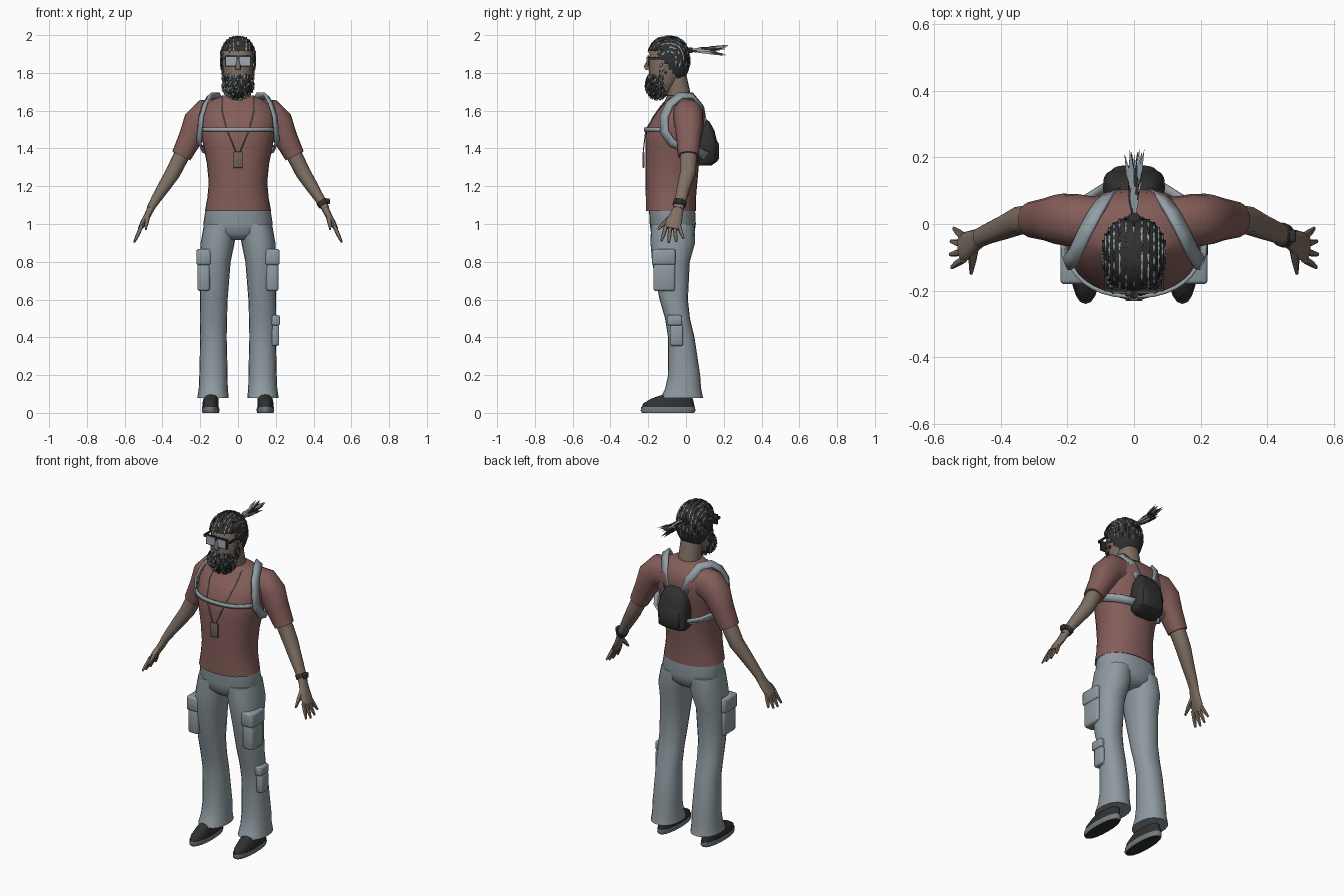
import bpy, bmesh, math, random
from mathutils import Vector, Matrix

random.seed(4)
if "Cube" in bpy.data.objects:
    bpy.data.objects.remove(bpy.data.objects["Cube"])


def material(name, *rgb):
    mat = bpy.data.materials.new(name)
    mat.use_nodes = True
    mat.diffuse_color = (*rgb, 1)
    shader = next(n for n in mat.node_tree.nodes if n.type == 'BSDF_PRINCIPLED')
    shader.inputs["Base Color"].default_value = (*rgb, 1)
    shader.inputs["Roughness"].default_value = 0.8
    return mat


SHIRT = material("dusty red cloth", .23, .11, .1)
SKIN = material("tanned skin", .21, .16, .125)
PANTS = material("grey blue cloth", .27, .32, .35)
DARK = material("near black", .03, .03, .03)
PALE = material("pale grey blue", .29, .35, .38)
GREY = material("mid grey", .17, .2, .215)
LENS = material("lens grey", .36, .4, .45)
TAG = material("tag brown", .17, .12, .1)


def finish(name, bm, *mats, angle=.8, normals=True):
    if normals:
        bmesh.ops.recalc_face_normals(bm, faces=bm.faces)
    mesh = bpy.data.meshes.new(name)
    bm.to_mesh(mesh)
    bm.free()
    for mat in mats:
        mesh.materials.append(mat)
    for poly in mesh.polygons:
        poly.use_smooth = True
    mesh.set_sharp_from_angle(angle=angle)
    obj = bpy.data.objects.new(name, mesh)
    bpy.context.scene.collection.objects.link(obj)
    return obj


def power(value, e):
    return math.copysign(abs(value) ** e, value)


def loft(name, rings, mat, sides=20, e=.9, level=False, mirror=1, extra=None, rule=None):
    """Skin rings of (x, y, z, half width, half depth); level keeps rings flat."""
    bm = bmesh.new()
    centres = [Vector((r[0] * mirror, r[1], r[2])) for r in rings]
    loops = []
    for i, ring in enumerate(rings):
        t = centres[min(i + 1, len(rings) - 1)] - centres[max(i - 1, 0)]
        t.normalize()
        u = Vector((0, 1, 0)).cross(t).normalized()
        v = t.cross(u)
        if level:
            u, v = Vector((1, 0, 0)), Vector((0, 1, 0))
        loop = []
        for k in range(sides):
            a = math.tau * k / sides
            p = centres[i] + u * ring[3] * power(math.cos(a), e) + v * ring[4] * power(math.sin(a), e)
            loop.append(bm.verts.new(p))
        loops.append(loop)
    for a, b in zip(loops, loops[1:]):
        for k in range(sides):
            j = (k + 1) % sides
            bm.faces.new((a[k], a[j], b[j], b[k]))
    bm.faces.new(loops[0])
    bm.faces.new(loops[-1])
    bm.normal_update()
    if rule:
        for f in bm.faces:
            f.material_index = rule(f)
    return finish(name, bm, mat, *([extra] if extra else []))


def box(name, centre, size, mat, bevel=.0):
    bm = bmesh.new()
    bmesh.ops.create_cube(bm, size=1, matrix=Matrix.Translation(centre) @ Matrix.Diagonal((*size, 1)))
    if bevel:
        bmesh.ops.bevel(bm, geom=bm.edges[:], offset=bevel, segments=2, profile=.5, affect='EDGES')
    return finish(name, bm, mat)


def ribbon(name, points, width, mat):
    """Flat webbing that faces away from the middle of the chest."""
    bm = bmesh.new()
    pts = [Vector(p) for p in points]
    pairs = []
    for i, p in enumerate(pts):
        t = pts[min(i + 1, len(pts) - 1)] - pts[max(i - 1, 0)]
        side = t.cross(p - Vector((0, -.04, 1.5))).normalized() * width / 2
        pairs.append((bm.verts.new(p - side), bm.verts.new(p + side)))
    for a, b in zip(pairs, pairs[1:]):
        bm.faces.new((a[0], a[1], b[1], b[0]))
    obj = finish(name, bm, mat)
    solid = obj.modifiers.new("thickness", 'SOLIDIFY')
    solid.thickness, solid.offset = .012, 0


def cord(name, points, radius, mat):
    curve = bpy.data.curves.new(name, 'CURVE')
    curve.dimensions, curve.bevel_depth, curve.bevel_resolution = '3D', radius, 1
    spline = curve.splines.new('POLY')
    spline.points.add(len(points) - 1)
    for point, co in zip(spline.points, points):
        point.co = (*co, 1)
    curve.materials.append(mat)
    bpy.context.scene.collection.objects.link(bpy.data.objects.new(name, curve))


def tuft(bm, centre, direction, length, radius, index):
    """Four sided spindle of hair."""
    d = Vector(direction).normalized()
    u = d.orthogonal().normalized()
    v = d.cross(u)
    tips = [bm.verts.new(centre + d * s * length / 2) for s in (-1, 1)]
    ring = [bm.verts.new(centre + w * radius) for w in (u, v, -u, -v)]
    for k in range(4):
        for tip in tips:
            bm.faces.new((ring[k], ring[(k + 1) % 4], tip)).material_index = index


# Torso and neck
loft("shirt_body", [(0, -.08, 1.07, .175, .133), (0, -.08, 1.14, .162, .133), (0, -.077, 1.22, .155, .137),
                    (0, -.073, 1.32, .165, .142), (0, -.065, 1.42, .185, .15), (0, -.055, 1.5, .2, .157),
                    (0, -.035, 1.57, .203, .14), (0, -.022, 1.62, .185, .118), (0, -.02, 1.655, .14, .09),
                    (0, -.03, 1.68, .085, .07)], SHIRT, sides=28, level=True)
loft("neck", [(0, -.03, 1.62, .065, .065), (0, -.04, 1.7, .06, .062), (0, -.065, 1.8, .06, .065)], SKIN, level=True)
loft("pants_hips", [(0, -.075, 1.1, .168, .122), (0, -.07, 1.0, .184, .122), (0, -.07, .95, .16, .115),
                    (0, -.07, .915, .08, .08)], PANTS, sides=28, level=True)

for s, label in ((1, "left"), (-1, "right")):
    # Legs and shoes
    loft(label + "_pants_leg", [(.09, -.07, 1.0, .09, .115), (.108, -.07, .9, .09, .118), (.12, -.08, .8, .081, .1),
                                (.128, -.065, .6, .073, .075), (.13, -.045, .5, .072, .066),
                                (.13, -.025, .4, .07, .07), (.13, -.01, .2, .075, .085),
                                (.131, -.015, .13, .077, .095), (.132, -.022, .08, .083, .112)],
         PANTS, level=True, mirror=s)
    loft(label + "_shoe", [(.145, -.095, .025, .043, .14), (.145, -.092, .05, .043, .135), (.143, -.075, .075, .04, .11),
                           (.14, -.04, .1, .038, .075), (.138, -.02, .14, .036, .05)], DARK, level=True, mirror=s)
    loft(label + "_shoe_sole", [(.145, -.095, 0, .043, .138), (.145, -.095, .012, .047, .145), (.145, -.095, .03, .045, .143)],
         DARK, level=True, mirror=s, extra=GREY, rule=lambda f: int(abs(f.normal.z) < .8))
    # Thigh pockets
    box(label + "_thigh_pocket", (s * .182, -.115, .72), (.065, .115, .15), PANTS, .012)
    box(label + "_thigh_pocket_flap", (s * .182, -.118, .825), (.078, .125, .085), PANTS, .012)
    # Arms
    loft(label + "_sleeve", [(.11, .005, 1.575, .09, .075), (.175, .01, 1.575, .085, .08), (.215, .014, 1.535, .078, .077),
                             (.25, .014, 1.46, .064, .066), (.3, .013, 1.36, .053, .055)], SHIRT, mirror=s)
    loft(label + "_arm", [(.27, .013, 1.42, .04, .042), (.31, .013, 1.34, .042, .045), (.345, .01, 1.27, .04, .042),
                          (.39, -.01, 1.2, .034, .036), (.435, -.028, 1.13, .026, .031), (.465, -.042, 1.08, .02, .029)],
         SKIN, sides=14, mirror=s)
    loft(label + "_palm", [(.46, -.04, 1.085, .02, .028), (.482, -.053, 1.04, .017, .036), (.5, -.065, 1.01, .016, .043),
                           (.518, -.073, .975, .012, .042)], SKIN, sides=12, mirror=s)
    for i, reach in enumerate((.9, 1, .95, .75)):
        y = -.106 + i * .023
        spread = (1.5 - i) * -.008
        loft(f"{label}_finger_{i + 1}", [(.51, y, .99, .011, .011), (.51 + .022 * reach, y + spread, .99 - .05 * reach, .01, .01),
                                         (.51 + .04 * reach, y + spread * 2, .99 - .088 * reach, .005, .006)],
             SKIN, sides=8, mirror=s)
    loft(label + "_thumb", [(.478, -.07, 1.045, .014, .014), (.484, -.11, 1.01, .012, .012), (.488, -.148, .972, .005, .006)],
         SKIN, sides=8, mirror=s)
    # Shoulder straps and neck cord
    ribbon(label + "_shoulder_strap", [(s * x, y, z) for x, y, z in (
        (.055, .1, 1.53), (.085, .08, 1.62), (.115, .035, 1.68), (.15, -.03, 1.68), (.175, -.085, 1.635), (.195, -.115, 1.57),
        (.203, -.115, 1.49), (.207, -.075, 1.43), (.192, 0, 1.4), (.15, .065, 1.38), (.07, .115, 1.36))], .045, PALE)
    cord(label + "_neck_cord", [(s * .085, -.08, 1.67), (s * .085, -.15, 1.6), (s * .06, -.213, 1.5), (s * .012, -.226, 1.385)],
         .003, GREY)
    # Glasses
    box(label + "_glasses_frame", (s * .036, -.2, 1.862), (.066, .01, .058), DARK)
    box(label + "_glasses_lens", (s * .036, -.206, 1.862), (.056, .006, .046), LENS)
    box(label + "_glasses_arm", (s * .086, -.145, 1.878), (.006, .11, .012), DARK)
    box(label + "_glasses_hinge", (s * .076, -.198, 1.878), (.024, .008, .014), DARK)

# Shin pocket and watch on the left side
box("shin_pocket", (.198, -.05, .41), (.04, .07, .11), PANTS, .01)
box("shin_pocket_flap", (.2, -.06, .49), (.045, .08, .055), PANTS, .01)
loft("watch_band", [(.441, -.031, 1.12, .03, .036), (.455, -.037, 1.097, .028, .035)], DARK, mirror=1)
box("watch_face", (.475, -.036, 1.12), (.022, .036, .03), DARK, .005)

# Chest strap and hanging tag
angles = [math.radians(205 + 10 * k) for k in range(14)]
ribbon("chest_strap", [(.204 * power(math.cos(a), .9), -.055 + .162 * power(math.sin(a), .9), 1.5) for a in angles], .022, PALE)
box("hanging_tag", (0, -.226, 1.34), (.05, .01, .085), TAG, .003)

# Backpack
loft("backpack", [(0, .1, 1.31, .07, .035), (0, .108, 1.33, .09, .055), (0, .11, 1.42, .093, .058), (0, .1, 1.49, .083, .052),
                  (0, .088, 1.54, .062, .038), (0, .08, 1.56, .035, .02)], DARK, e=.6, level=True)
loft("backpack_pocket", [(0, .145, 1.33, .06, .02), (0, .148, 1.35, .068, .028), (0, .148, 1.42, .068, .028),
                         (0, .14, 1.45, .055, .02)], DARK, e=.6, level=True)
cord("backpack_handle", [(.03 * math.cos(a), .075, 1.55 + .035 * math.sin(a)) for a in (0, .6, 1.2, 1.9, 2.5, math.pi)], .006, DARK)

# Head and nose
loft("head", [(0, -.13, 1.7, .05, .05), (0, -.12, 1.74, .07, .075), (0, -.102, 1.8, .079, .093), (0, -.093, 1.86, .085, .104),
              (0, -.092, 1.92, .082, .1), (0, -.09, 1.965, .05, .06)], SKIN, level=True)
loft("nose", [(0, -.192, 1.875, .008, .008), (0, -.203, 1.835, .015, .022), (0, -.2, 1.815, .014, .014)], SKIN,
     sides=10, level=True)

# Hair cap, cut along a sloping hairline
CENTRE, RADII = Vector((0, -.092, 1.867)), Vector((.096, .113, .128))


def on_head(d, swell=1.0):
    return CENTRE + Vector([power(c, .88) * r * swell for c, r in zip(d, RADII)])


def hairline(y):
    return 1.775 + .145 * min(1, max(0, (-.05 - y) / .11))


bm = bmesh.new()
bmesh.ops.create_uvsphere(bm, u_segments=40, v_segments=28, radius=1)
for vert in bm.verts:
    vert.co = on_head(vert.co)
low = [f for f in bm.faces if f.calc_center_median().z < hairline(f.calc_center_median().y)]
bmesh.ops.delete(bm, geom=low, context='FACES')
finish("hair_cap", bm, DARK, normals=False)

# Streaks running from forehead to crown
bm = bmesh.new()
for lane in range(-6, 7):
    a = math.radians(lane * 12)
    for step in range(14):
        t = math.radians(-5 + step * 15 + random.uniform(-4, 4))
        d, ahead = [Vector((math.sin(a), -math.cos(a) * math.cos(q), math.cos(a) * math.sin(q))) for q in (t, t + .1)]
        p = on_head(d, 1.0)
        if p.z > hairline(p.y):
            tuft(bm, p, on_head(ahead) - p, .042, .0055, int(random.random() < .6))
finish("hair_streaks", bm, DARK, PALE)

# Ponytail
bm = bmesh.new()
for k in range(38):
    y = random.uniform(.05, .165)
    spread = .008 + .1 * (y - .05)
    p = Vector((random.uniform(-spread, spread), y, 1.92 + random.uniform(-spread, spread)))
    tuft(bm, p, (p.x * 1.5, .14, (p.z - 1.92) * 1.5), .13, .009, int(random.random() < .75))
finish("ponytail", bm, DARK, PALE)
loft("ponytail_tie", [(0, .02, 1.905, .018, .014), (0, .02, 1.935, .018, .014)], DARK, level=True)

# Beard with curled tufts
CHIN, SPAN = Vector((0, -.153, 1.737)), Vector((.078, .058, .072))
bm = bmesh.new()
bmesh.ops.create_uvsphere(bm, u_segments=20, v_segments=14, radius=1,
                          matrix=Matrix.Translation(CHIN) @ Matrix.Diagonal((*SPAN, 1)))
for k in range(340):
    d = Vector([random.gauss(0, 1) for axis in range(3)]).normalized()
    if d.z < .85:
        p = CHIN + d * SPAN * 1.04
        tuft(bm, p, (d.x + random.uniform(-.6, .6), d.y * .5, -1), .026, .007, int(random.random() < .55))
for s in (-1, 1):
    for k in range(16):
        p = Vector((s * .082, random.uniform(-.14, -.1), random.uniform(1.76, 1.85)))
        tuft(bm, p, (s * .2, -.3, -1), .03, .007, k % 2)
finish("beard", bm, DARK, GREY)
